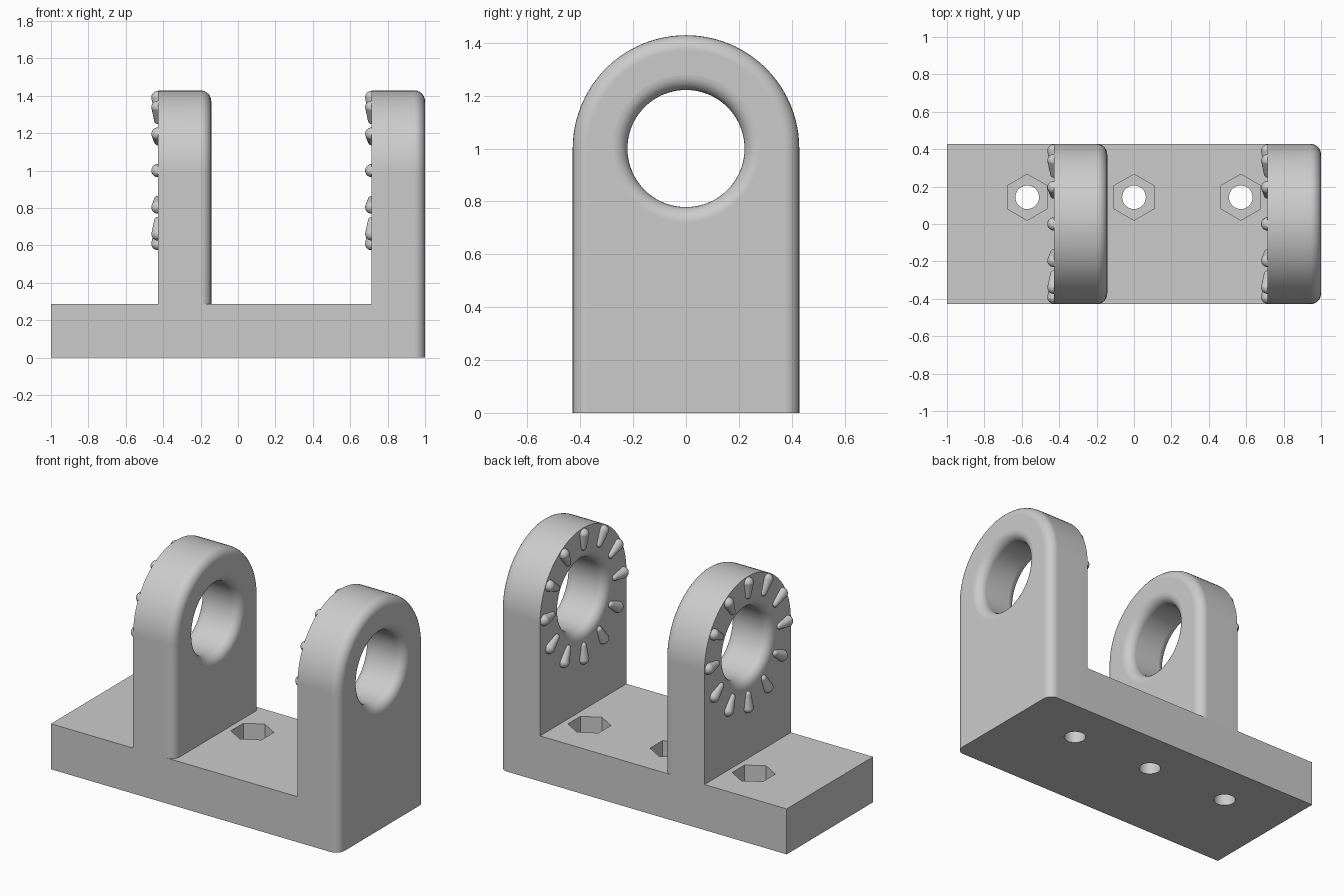
import bpy, bmesh
from math import sin, cos, pi, radians
from mathutils import Matrix

if "Cube" in bpy.data.objects:
    bpy.data.objects.remove(bpy.data.objects["Cube"], do_unlink=True)

HALF = 0.4286       # half depth, also the arch radius
THICK = 0.2857      # base and upright thickness
AXIS_Z = 1.0        # height of the bore
BORE = 0.2215
ROUND = 0.057       # edge rounding
RIGHT_X, LEFT_X = 1 - THICK, -0.4286

grey = bpy.data.materials.new("grey plastic")
grey.use_nodes = True
colour = (0.6, 0.6, 0.6, 1)
grey.diffuse_color = colour
grey.node_tree.nodes["Principled BSDF"].inputs["Base Color"].default_value = colour


def make(name, bm):
    bmesh.ops.recalc_face_normals(bm, faces=bm.faces)
    mesh = bpy.data.meshes.new(name)
    bm.to_mesh(mesh)
    bm.free()
    mesh.materials.append(grey)
    obj = bpy.data.objects.new(name, mesh)
    bpy.context.collection.objects.link(obj)
    return obj


def turned(bm, profile, sides, matrix, start=0.0):
    """Closed solid of revolution around local z from (height, radius) pairs."""
    rings = []
    for h, r in profile:
        angles = [start + 2 * pi * i / sides for i in range(sides)]
        rings.append([bm.verts.new(matrix @ Matrix.Translation(
            (r * cos(a), r * sin(a), h)).translation) for a in angles])
    for a, b in zip(rings, rings[1:]):
        for i in range(sides):
            j = (i + 1) % sides
            bm.faces.new((a[i], a[j], b[j], b[i]))
    bm.faces.new(rings[0])
    bm.faces.new(rings[-1])


def cut(obj, cutter):
    mod = obj.modifiers.new("cut", 'BOOLEAN')
    mod.operation, mod.solver, mod.object = 'DIFFERENCE', 'EXACT', cutter
    bpy.context.view_layer.objects.active = obj
    bpy.ops.object.modifier_apply(modifier=mod.name)
    bpy.data.objects.remove(cutter, do_unlink=True)


def smooth(obj):
    bpy.ops.object.select_all(action='DESELECT')
    obj.select_set(True)
    bpy.context.view_layer.objects.active = obj
    bpy.ops.object.shade_smooth_by_angle(angle=radians(30))
    obj.modifiers.new("even shading", 'WEIGHTED_NORMAL').keep_sharp = True


def base():
    bm = bmesh.new()
    bmesh.ops.create_cube(bm, size=1)
    bmesh.ops.scale(bm, vec=(1 + RIGHT_X, 2 * HALF, THICK), verts=bm.verts)
    bmesh.ops.translate(bm, vec=((RIGHT_X - 1) / 2, 0, THICK / 2), verts=bm.verts)
    obj = make("base", bm)
    # Hexagonal nut pockets over round bolt holes
    for x in (-0.571, 0, 0.571):
        place = Matrix.Translation((x, 0.143, 0))
        for profile, sides in (([(0.143, 0.123), (0.4, 0.123)], 6),
                               ([(-0.1, 0.063), (0.4, 0.063)], 48)):
            bm = bmesh.new()
            turned(bm, profile, sides, place, pi / 2)
            cut(obj, make("cutter", bm))
    smooth(obj)


def upright(name, x, bottom):
    # Arched plate with one rounded face
    outline = [(-HALF, bottom), (HALF, bottom)]
    outline += [(HALF * cos(pi * i / 48), AXIS_Z + HALF * sin(pi * i / 48))
                for i in range(49)]
    bm = bmesh.new()
    back = bm.faces.new([bm.verts.new((x, y, z)) for y, z in outline])
    geom = bmesh.ops.extrude_face_region(bm, geom=[back], use_keep_orig=True)["geom"]
    front = [g for g in geom if isinstance(g, bmesh.types.BMVert)]
    bmesh.ops.translate(bm, vec=(THICK, 0, 0), verts=front)
    bmesh.ops.recalc_face_normals(bm, faces=bm.faces)
    rim = [e for e in bm.edges if all(v.co.x > x + THICK / 2 for v in e.verts)
           and not all(v.co.z < bottom + 0.001 for v in e.verts)]
    bmesh.ops.bevel(bm, geom=rim, offset=ROUND, segments=6, profile=0.5,
                    affect='EDGES', clamp_overlap=False)
    obj = make(name, bm)

    # Bore with rounded mouths on both sides
    wide = BORE + ROUND
    flare = [(ROUND * (1 - cos(pi / 2 * i / 7)), wide - ROUND * sin(pi / 2 * i / 7))
             for i in range(8)]
    profile = [(-0.05, wide)] + flare
    profile += [(THICK - h, r) for h, r in reversed(profile)]
    bm = bmesh.new()
    turned(bm, profile, 72, Matrix.Translation((x, 0, AXIS_Z)) @ Matrix.Rotation(pi / 2, 4, 'Y'))
    cut(obj, make("cutter", bm))
    smooth(obj)


def ridges(name, x, count=12):
    # Ring of tapered round-ended ridges, half sunk into the plate
    steps = [pi / 2 * i / 6 for i in range(6)]
    profile = [(0.31 - 0.02 * sin(a), 0.02 * cos(a)) for a in reversed(steps)]
    profile += [(0.391 + 0.035 * sin(a), 0.035 * cos(a)) for a in steps]
    bm = bmesh.new()
    for i in range(count):
        turned(bm, profile, 20, Matrix.Translation((x, 0, AXIS_Z))
               @ Matrix.Rotation(2 * pi * i / count, 4, 'X'))
    smooth(make(name, bm))


base()
for side, x, bottom in (("left", RIGHT_X, 0), ("right", LEFT_X, THICK)):
    upright(side + "_upright", x, bottom)
    ridges(side + "_ridges", x)
